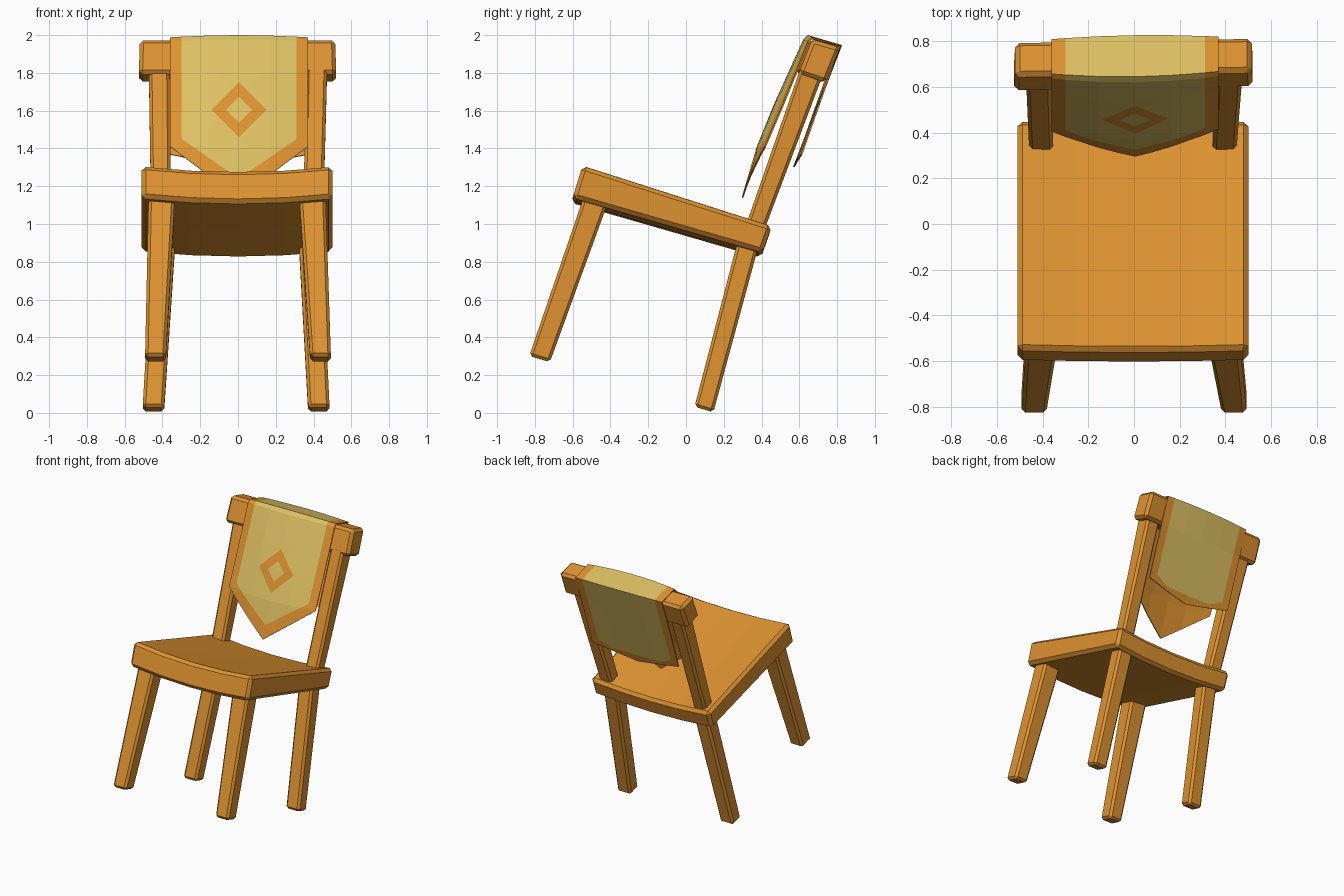
import bpy, bmesh
from math import radians, sin, cos
from mathutils import Vector

cube = bpy.data.objects.get("Cube")
if cube:
    bpy.data.objects.remove(cube, do_unlink=True)


def material(name, rgb):
    m = bpy.data.materials.new(name)
    m.use_nodes = True
    m.diffuse_color = (*rgb, 1)
    m.node_tree.nodes["Principled BSDF"].inputs["Base Color"].default_value = (*rgb, 1)
    return m


wood = material("warm orange wood", (0.73, 0.29, 0.03))
straw = material("straw yellow cloth", (0.73, 0.53, 0.125))


def finish(name, bm, mats):
    mesh = bpy.data.meshes.new(name)
    bm.to_mesh(mesh)
    bm.free()
    for m in mats:
        mesh.materials.append(m)
    obj = bpy.data.objects.new(name, mesh)
    bpy.context.collection.objects.link(obj)
    return obj


def loft(name, rings, bevel=0.016):
    """Closed wooden bar through four-cornered rings, with chamfered edges."""
    bm = bmesh.new()
    loops = [[bm.verts.new(p) for p in ring] for ring in rings]
    for a, b in zip(loops, loops[1:]):
        for i in range(4):
            j = (i + 1) % 4
            bm.faces.new((a[i], a[j], b[j], b[i]))
    bm.faces.new(loops[0])
    bm.faces.new(loops[-1])
    bmesh.ops.recalc_face_normals(bm, faces=bm.faces)
    obj = finish(name, bm, [wood])
    mod = obj.modifiers.new("chamfer", "BEVEL")
    mod.width = bevel
    mod.segments = 1
    mod.limit_method = 'ANGLE'
    mod.angle_limit = radians(35)


def section(center, hw, hd, tilt=radians(16.5)):
    """Rectangular leg section lying parallel to the tilted seat."""
    c = Vector(center)
    u = Vector((0, cos(tilt), -sin(tilt))) * hd
    w = Vector((hw, 0, 0))
    return [c - w - u, c + w - u, c + w + u, c - w + u]


# Legs and back posts, slightly uneven from side to side
for side, s, lean in (("right", -1, -0.012), ("left", 1, -0.008)):
    loft(side + "_front_leg", [section((s * 0.437, -0.775, 0.285), 0.055, 0.057),
                               section((s * 0.397 + lean * 0.5, -0.47, 1.15), 0.07, 0.066)])
    loft(side + "_back_leg", [section((s * 0.436 + lean, 0.095, 0.018), 0.057, 0.052),
                              section((s * 0.385 + lean * 0.5, 0.335, 0.92), 0.06, 0.057)])
    loft(side + "_back_post", [section((s * 0.4 + lean * 0.5, 0.362, 0.97), 0.053, 0.05),
                               section((s * 0.417, 0.67, 1.82), 0.055, 0.062)])

# Seat: tilted slab sagging along its middle
seat_profile = [(-0.6, 1.14), (-0.548, 1.31), (0.455, 0.99), (0.405, 0.85)]
rings = []
for x in (-0.51, -0.25, 0, 0.25, 0.5):
    sag = 0.028 * (1 - (x / 0.51) ** 2)
    rings.append([(x, y - sag * 0.28, z - sag) for y, z in seat_profile])
loft("seat", rings, 0.022)

# Top rail: block with gently bowed back
rail_profile = [(0.588, 1.797), (0.658, 1.978), (0.808, 1.935), (0.732, 1.748)]
rings = []
for x in (-0.525, 0, 0.52):
    rings.append([(x * (0.99 if z > 1.9 else 1), y + 0.018 * x, z) for y, z in rail_profile])
loft("top_rail", rings, 0.02)

# Cloth draped over the rail: path given at its middle and its side edges
HALF = 0.365
stops = [1.14, 1.41, 1.62, 1.81, 1.97, 2.0, 2.19, 2.4, 2.85]
middle = [(0.295, 1.14), (0.375, 1.41), (0.46, 1.62), (0.545, 1.81), (0.62, 1.975),
          (0.645, 2.0), (0.826, 1.947), (0.748, 1.745), (0.575, 1.3)]
edge = [(0.325, 1.14), (0.41, 1.41), (0.5, 1.62), (0.578, 1.81), (0.642, 1.97),
        (0.662, 1.988), (0.814, 1.943), (0.742, 1.745), (0.59, 1.31)]


def along(path, s):
    for i in range(len(stops) - 1):
        if s <= stops[i + 1] or i == len(stops) - 2:
            t = (s - stops[i]) / (stops[i + 1] - stops[i])
            return Vector(path[i]).lerp(Vector(path[i + 1]), t)


def cut(bm, point, normal, keep=None, faces=None):
    """Cut the unrolled cloth along a line; keep limits it to some faces."""
    chosen = [f for f in bm.faces if faces is None or faces(f.calc_center_median())]
    geom = set(chosen)
    for f in chosen:
        geom.update(f.edges)
        geom.update(f.verts)
    bmesh.ops.bisect_plane(bm, geom=list(geom), plane_co=(*point, 0),
                           plane_no=(*normal, 0), clear_outer=bool(keep))


bm = bmesh.new()
corners = [(-HALF, stops[0]), (HALF, stops[0]), (HALF, stops[-1]), (-HALF, stops[-1])]
bm.faces.new([bm.verts.new((x, s, 0)) for x, s in corners])
for s in stops[1:-1]:
    cut(bm, (0, s), (0, 1))
for x in (-0.305, -0.16, 0, 0.16, 0.305):
    cut(bm, (x, 0), (1, 0))
is_front = lambda c: c.y < 1.81
is_back = lambda c: c.y > 2.4
near_diamond = lambda c: 1.41 < c.y < 1.81 and abs(c.x) < 0.17
for s in (-1, 1):
    # pointed front hem and its inner border
    cut(bm, (0, 1.14), (s * 0.74, -1), True)
    cut(bm, (0, 1.24), (s * 0.69, -1), faces=is_front)
    # shallow back hem and its inner border
    cut(bm, (0, 2.85), (s * 0.16, 1), True)
    cut(bm, (0, 2.87), (s * 0.4, 1), faces=is_back)
cut(bm, (0, 2.79), (0, 1), faces=is_back)
CENTER = 1.605
for r in (0.145, 0.068):
    for sx in (-1, 1):
        for sz in (-1, 1):
            cut(bm, (sx * r, CENTER), (sx, sz), faces=near_diamond)

# Straw field, wooden-coloured border and diamond ring
for f in bm.faces:
    c = f.calc_center_median()
    x, s = abs(c.x), c.y
    field = x < 0.305 and s > 1.24 + 0.69 * x and s < min(2.79, 2.87 - 0.4 * x)
    ring = 0.068 < x + abs(s - CENTER) < 0.145
    f.material_index = 0 if field and not ring else 1

# Roll the flat pattern over the rail
for v in bm.verts:
    x, s = v.co.x, v.co.y
    p = along(edge, s).lerp(along(middle, s), 1 - (x / HALF) ** 2)
    v.co = (x + 0.005, p.x + 0.015 * x, p.y)
bm.normal_update()
front = [f for f in bm.faces if f.calc_center_median().z < 1.7 and f.calc_center_median().y < 0.5]
if sum(f.normal.y for f in front) > 0:
    bmesh.ops.reverse_faces(bm, faces=bm.faces)
cloth = finish("draped_cloth", bm, [straw, wood])
mod = cloth.modifiers.new("thickness", "SOLIDIFY")
mod.thickness = 0.008
mod.offset = -1
mod.material_offset = 1
mod.material_offset_rim = 1
